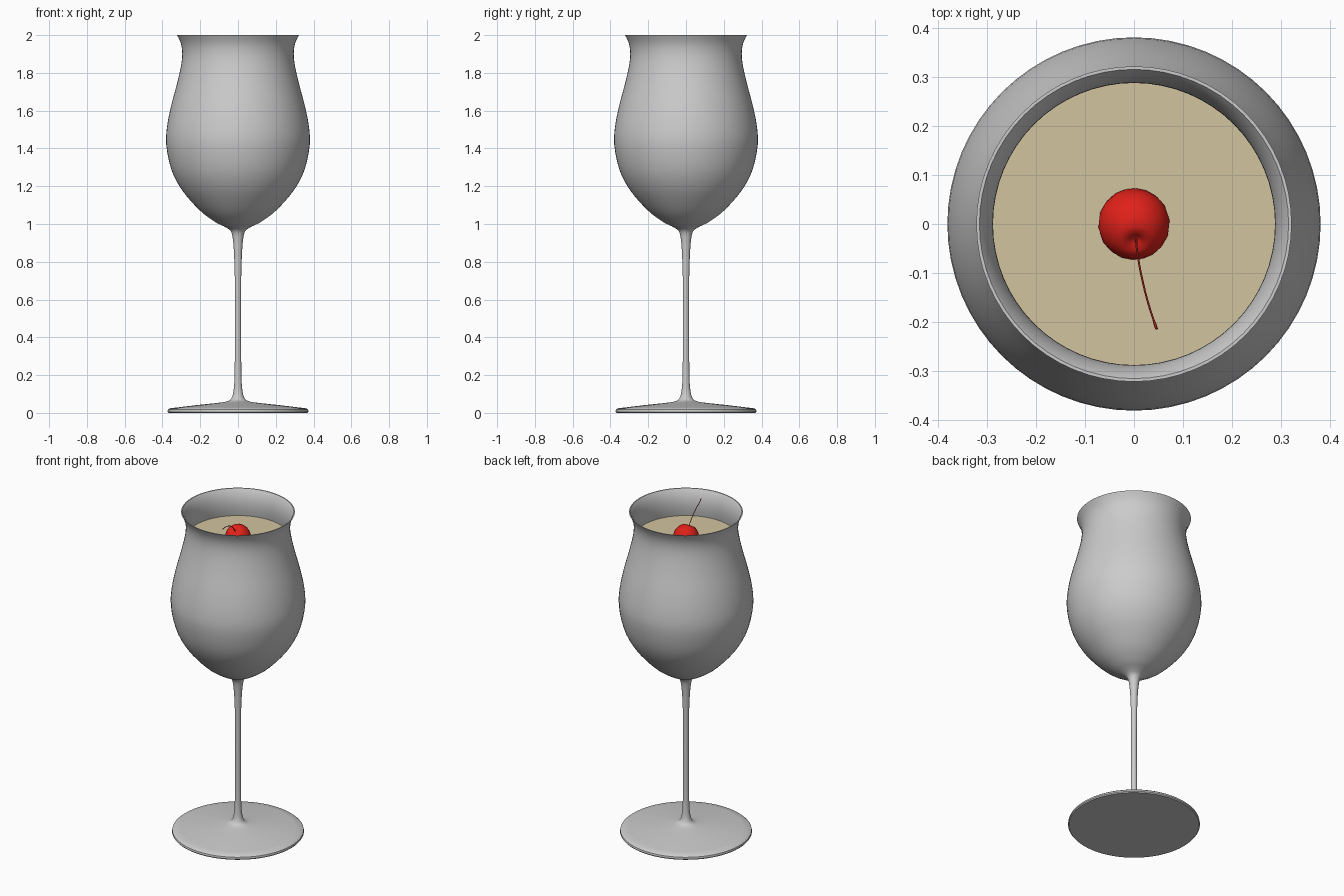
import bpy, bmesh, math
from mathutils import Vector

if "Cube" in bpy.data.objects:
    bpy.data.objects.remove(bpy.data.objects["Cube"])


def finish(obj, color=None, angle=40):
    bpy.ops.object.select_all(action='DESELECT')
    obj.select_set(True)
    bpy.context.view_layer.objects.active = obj
    bpy.ops.object.shade_smooth_by_angle(angle=math.radians(angle))
    if color:
        mat = bpy.data.materials.new(obj.name + "_color")
        mat.diffuse_color = (*color, 1)
        mat.use_nodes = True
        mat.node_tree.nodes["Principled BSDF"].inputs["Base Color"].default_value = mat.diffuse_color
        obj.data.materials.append(mat)
    return obj


def lathe(name, profile, segments, color=None, angle=40):
    """Revolve (radius, z) points around z; both ends lie on the axis."""
    bm = bmesh.new()
    verts = [bm.verts.new((r, 0, z)) for r, z in profile]
    edges = [bm.edges.new(pair) for pair in zip(verts, verts[1:])]
    bmesh.ops.spin(bm, geom=verts + edges, cent=(0, 0, 0), axis=(0, 0, 1),
                   angle=math.tau, steps=segments, use_merge=False)
    bmesh.ops.remove_doubles(bm, verts=bm.verts, dist=1e-5)
    bmesh.ops.recalc_face_normals(bm, faces=bm.faces)
    mesh = bpy.data.meshes.new(name)
    bm.to_mesh(mesh)
    bm.free()
    obj = bpy.data.objects.new(name, mesh)
    bpy.context.collection.objects.link(obj)
    return finish(obj, color, angle)


def smooth(points, steps=3):
    """Catmull-Rom curve through the points."""
    p = [Vector(q) for q in [points[0], *points, points[-1]]]
    out = []
    for a, b, c, d in zip(p, p[1:], p[2:], p[3:]):
        for i in range(steps):
            t = i / steps
            out.append(0.5 * (2 * b + (c - a) * t + (2 * a - 5 * b + 4 * c - d) * t ** 2
                              + (3 * b - a - 3 * c + d) * t ** 3))
    return out + [p[-1]]


def inset(points, dist):
    """Shift a rising profile towards the inside along its normals."""
    out = []
    for i, p in enumerate(points):
        t = (points[min(i + 1, len(points) - 1)] - points[max(i - 1, 0)]).normalized()
        out.append(p + Vector((-t.y, t.x)) * dist)
    return out


# Glass: foot, stem and thin-walled bowl in one profile
foot_edge = [(0, 0), (0.368, 0), (0.373, 0.006), (0.371, 0.017)]
stem = smooth([(0.362, 0.024), (0.22, 0.041), (0.10, 0.054), (0.05, 0.064), (0.031, 0.085),
               (0.022, 0.13), (0.018, 0.21), (0.016, 0.45), (0.0165, 0.68), (0.02, 0.82),
               (0.026, 0.91), (0.036, 0.958), (0.06, 0.98), (0.11, 1.004)])
bowl = smooth([(0.11, 1.004), (0.18, 1.052), (0.25, 1.122), (0.31, 1.20), (0.355, 1.295),
               (0.38, 1.42), (0.375, 1.52), (0.353, 1.63), (0.325, 1.735), (0.303, 1.83),
               (0.295, 1.90), (0.302, 1.955), (0.322, 2.0)])
inner = inset(bowl, 0.007)
inner[-1].y = 2.0
well = [(0.05, 0.988), (0, 0.982)]
lathe("wine_glass", foot_edge + stem + bowl[1:] + inner[::-1] + well, 64)

# Drink filling the bowl
level = 1.84
drink = [p for p in inset(bowl, 0.009) if p.y < level]
lathe("drink", [(0, 0.985), (0.05, 0.991)] + drink + [(0.292, level), (0, level)], 64,
      (0.65, 0.55, 0.35))

# Cherry with a dimple, tilted to the front
R = 0.073
ball = [(R * math.sin(a), -R * math.cos(a)) for a in (math.pi * i / 12 for i in range(11))]
ball[0] = (0, -R)
cherry = lathe("cherry", ball + [(0.022, 0.066), (0.01, 0.059), (0, 0.055)], 18,
               (0.75, 0.015, 0.01), 80)
cherry.location = (0, 0, 1.845)
cherry.rotation_euler = (math.radians(33), 0, math.radians(6))

# Cherry stalk, thicker at the tip
curve = bpy.data.curves.new("cherry_stalk", 'CURVE')
curve.dimensions = '3D'
curve.bevel_depth = 0.002
curve.bevel_resolution = 2
curve.use_fill_caps = True
path = smooth([(0.004, -0.03, 1.89), (0.007, -0.06, 1.925), (0.014, -0.10, 1.953),
               (0.027, -0.155, 1.973), (0.044, -0.208, 1.984), (0.046, -0.213, 1.985)])
line = curve.splines.new('POLY')
line.points.add(len(path) - 1)
for i, (pt, co) in enumerate(zip(line.points, path)):
    pt.co = (*co, 1)
    pt.radius = 1.5 if i >= len(path) - 4 else 1
stalk = bpy.data.objects.new("cherry_stalk", curve)
bpy.context.collection.objects.link(stalk)
bpy.ops.object.select_all(action='DESELECT')
stalk.select_set(True)
bpy.context.view_layer.objects.active = stalk
bpy.ops.object.convert(target='MESH')
finish(bpy.context.view_layer.objects.active, (0.3, 0.015, 0.01), 60)
